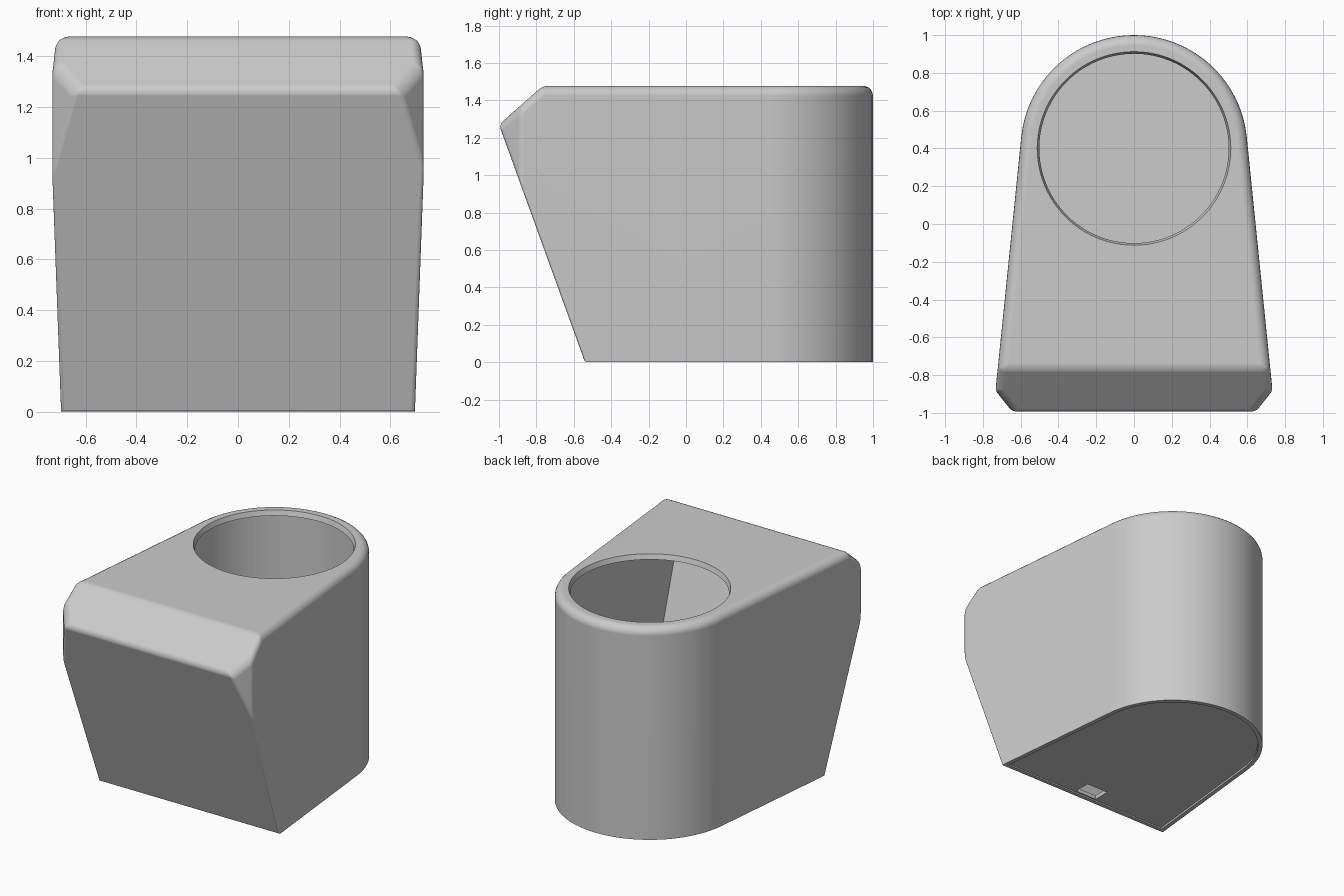
import bpy, bmesh, math
from mathutils import Vector

if "Cube" in bpy.data.objects:
    bpy.data.objects.remove(bpy.data.objects["Cube"])

R, CY, TOP = 0.60, 0.40, 1.478      # back radius, its centre, height
TAPER = math.atan(0.1016)           # flare of the side walls

grey = bpy.data.materials.new("warm_grey")
grey.diffuse_color = (0.6, 0.6, 0.6, 1)
grey.use_nodes = True
grey.node_tree.nodes["Principled BSDF"].inputs["Base Color"].default_value = grey.diffuse_color


def make_object(name, bm):
    bmesh.ops.recalc_face_normals(bm, faces=bm.faces)
    me = bpy.data.meshes.new(name)
    bm.to_mesh(me)
    bm.free()
    ob = bpy.data.objects.new(name, me)
    bpy.context.collection.objects.link(ob)
    me.materials.append(grey)
    return ob


def slice_off(bm, point, normal, inset):
    """Cut away everything outside a plane moved inwards, and cap it."""
    n = Vector(normal).normalized()
    res = bmesh.ops.bisect_plane(
        bm, geom=bm.verts[:] + bm.edges[:] + bm.faces[:], dist=1e-6,
        plane_co=Vector(point) - n * inset, plane_no=n, clear_outer=True)
    edges = [e for e in res["geom_cut"] if isinstance(e, bmesh.types.BMEdge)]
    bmesh.ops.contextual_create(bm, geom=edges)


def shell_solid(inset, z0, z1):
    """Round-backed tapered solid with sloping front, inset from the outside."""
    bm = bmesh.new()
    r, n = R - inset, 40
    pts = []
    for i in range(n + 1):
        a = TAPER + (math.pi - 2 * TAPER) * i / n
        pts.append((r * math.cos(a), CY + r * math.sin(a)))
    far_x = pts[0][0] + (pts[0][1] + 1.5) * math.tan(TAPER)
    pts += [(-far_x, -1.5), (far_x, -1.5)]
    base = bm.faces.new([bm.verts.new((x, y, z0)) for x, y in pts])
    ext = bmesh.ops.extrude_face_region(bm, geom=[base])
    bmesh.ops.translate(bm, vec=(0, 0, z1 - z0), verts=[
        v for v in ext["geom"] if isinstance(v, bmesh.types.BMVert)])
    bmesh.ops.recalc_face_normals(bm, faces=bm.faces)
    slice_off(bm, (0, -0.54, 0), (0, -1.27, -0.46), inset)       # front
    slice_off(bm, (0, -1, 1.27), (0, -0.208, 0.235), inset)      # upper chamfer
    for s in (-1, 1):                                            # front corners
        slice_off(bm, (s * 0.64, -1, 0), (s * 0.12, -0.095, 0), inset)
    bmesh.ops.recalc_face_normals(bm, faces=bm.faces)
    return bm


def box(name, size, loc):
    bm = bmesh.new()
    bmesh.ops.create_cube(bm, size=1)
    for v in bm.verts:
        v.co = Vector(a * b for a, b in zip(v.co, size)) + Vector(loc)
    return make_object(name, bm)


def apply(ob, mod):
    bpy.context.view_layer.objects.active = ob
    bpy.ops.object.modifier_apply(modifier=mod.name)


def cut(ob, cutter):
    mod = ob.modifiers.new("cut", "BOOLEAN")
    mod.operation, mod.solver, mod.object = "DIFFERENCE", "EXACT", cutter
    apply(ob, mod)
    bpy.data.objects.remove(cutter)


# Housing: solid with wide rounding on top and tight rounding elsewhere
bm = shell_solid(0, 0, TOP)
weight = bm.edges.layers.float.new("bevel_weight_edge")
for e in bm.edges:
    if len(e.link_faces) != 2 or e.calc_face_angle(0) < math.radians(15):
        continue
    zs = sorted(v.co.z for v in e.verts)
    mid = (e.verts[0].co + e.verts[1].co) / 2
    if zs[1] < 0.001:
        e[weight] = 0.15 if mid.y < -0.5 and abs(mid.x) < 0.1 else 0
    elif zs[0] > TOP - 0.001:
        e[weight] = 0.5 if mid.y < -0.7 and abs(mid.x) < 0.1 else 1
    elif zs[0] > 1.2:
        e[weight] = 0.5 if abs(mid.x) < 0.1 else 0.8
    else:
        e[weight] = 0.3
housing = make_object("housing", bm)
bev = housing.modifiers.new("rounding", "BEVEL")
bev.limit_method, bev.width, bev.segments = "WEIGHT", 0.055, 5
apply(housing, bev)

# Hollow inside, open at the bottom
cut(housing, make_object("cavity", shell_solid(0.03, -0.2, TOP - 0.035)))

# Round opening with a slightly conical lip
bm = bmesh.new()
bmesh.ops.create_cone(bm, cap_ends=True, segments=96, radius1=0.491,
                      radius2=0.523, depth=0.10)
bmesh.ops.translate(bm, vec=(0, CY, TOP - 0.0175), verts=bm.verts)
cut(housing, make_object("opening", bm))

# Base plate set slightly into the rim, with a cable slot near the front
plate = make_object("base_plate", shell_solid(0.032, 0.012, 0.04))
cut(plate, box("slot", (0.17, 0.12, 0.3), (0, -0.44, 0)))

# Smooth shading with sharp edges kept
for ob in (housing, plate):
    bpy.ops.object.select_all(action="DESELECT")
    ob.select_set(True)
    bpy.context.view_layer.objects.active = ob
    bpy.ops.object.shade_smooth_by_angle(angle=math.radians(30))
    wn = ob.modifiers.new("even_shading", "WEIGHTED_NORMAL")
    wn.keep_sharp = True
